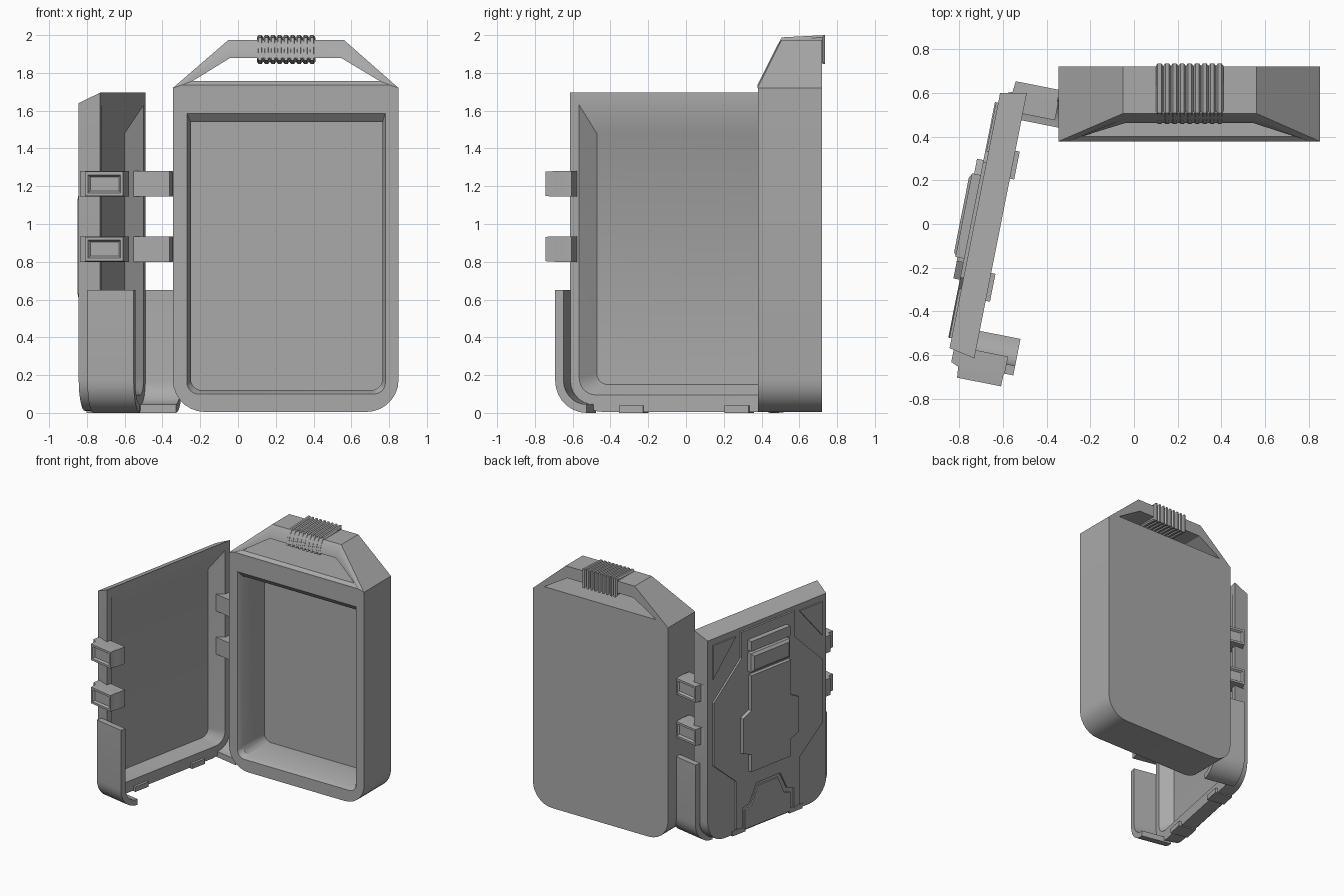
import bpy, bmesh, math
from mathutils import Vector

if "Cube" in bpy.data.objects:
    bpy.data.objects.remove(bpy.data.objects["Cube"], do_unlink=True)

GREY = (0.4, 0.4, 0.4, 1)
mat = bpy.data.materials.new("plain grey")
mat.use_nodes = True
mat.diffuse_color = GREY
mat.node_tree.nodes["Principled BSDF"].inputs["Base Color"].default_value = GREY


def loft(name, rings, ring_closed=False):
    """Skin equal-length rings of points; cap the ends or join them up."""
    bm = bmesh.new()
    rows = [[bm.verts.new(p) for p in ring] for ring in rings]
    pairs = list(zip(rows, rows[1:]))
    if ring_closed:
        pairs.append((rows[-1], rows[0]))
    else:
        bm.faces.new(rows[0])
        bm.faces.new(rows[-1])
    for a, b in pairs:
        for i in range(len(a)):
            j = (i + 1) % len(a)
            bm.faces.new((a[i], a[j], b[j], b[i]))
    bmesh.ops.recalc_face_normals(bm, faces=bm.faces)
    mesh = bpy.data.meshes.new(name)
    bm.to_mesh(mesh)
    bm.free()
    mesh.materials.append(mat)
    ob = bpy.data.objects.new(name, mesh)
    bpy.context.collection.objects.link(ob)
    bpy.ops.object.select_all(action='DESELECT')
    ob.select_set(True)
    bpy.context.view_layer.objects.active = ob
    bpy.ops.object.shade_smooth_by_angle(angle=math.radians(30))
    return ob


def arc(cx, cz, r, start, end, n=7):
    return [(cx + r * math.cos(math.radians(start + (end - start) * i / n)),
             cz + r * math.sin(math.radians(start + (end - start) * i / n)))
            for i in range(n + 1)]


def outline(x0, x1, z0, z1, r):
    """Rectangle whose two lower corners are rounded."""
    return ([(x1, z1), (x0, z1)] + arc(x0 + r, z0 + r, r, 180, 270)
            + arc(x1 - r, z0 + r, r, 270, 360))


def rect(a0, a1, b0, b1):
    return [(a0, b0), (a1, b0), (a1, b1), (a0, b1)]


# Case body: an open tray facing the front
def at_y(pts, y):
    return [(x, y, z) for x, z in pts]


shell = outline(-0.345, 0.85, 0.005, 1.72, 0.17)
loft("case_body", [
    at_y(shell, 0.72), at_y(shell, 0.38),
    at_y(outline(-0.27, 0.78, 0.10, 1.585, 0.06), 0.38),
    at_y(outline(-0.25, 0.765, 0.12, 1.54, 0.06), 0.42),
    at_y(outline(-0.25, 0.765, 0.12, 1.54, 0.06), 0.69)])


# Carry handle: trapezoid frame with a leaning front and a hole right through
def lean(pts, push=0.0):
    return [(x, 0.378 + push + (z - 1.72) * 0.5, z) for x, z in pts]


def trapezoid(x0, x1, x2, x3, z0, z1):
    return [(x0, z0), (x3, z0), (x2, z1), (x1, z1)]


frame = trapezoid(-0.345, -0.05, 0.56, 0.85, 1.72, 1.975)
band = trapezoid(-0.30, -0.04, 0.55, 0.805, 1.735, 1.945)
hole = trapezoid(-0.24, -0.04, 0.545, 0.75, 1.757, 1.88)
loft("carry_handle", [at_y(frame, 0.72), lean(frame), lean(band, -0.008),
                      lean(hole, 0.004), at_y(hole, 0.72)], ring_closed=True)

# Ribbed grip around the handle bar
section = [(0.458, 1.865), (0.475, 1.93), (0.507, 1.988), (0.735, 2.0),
           (0.735, 1.847), (0.70, 1.855)]
cy, cz = 0.61, 1.93
RIBS, X0, X1 = 9, 0.10, 0.41
step = (X1 - X0) / RIBS
rings = []
for i in range(RIBS):
    for part, inset in ((0.0, 0.012), (0.25, 0), (0.72, 0), (0.98, 0.012)):
        rings.append([(X0 + (i + part) * step,
                       y - math.copysign(inset, y - cy),
                       z - math.copysign(inset, z - cz)) for y, z in section])
loft("handle_grip", rings)

# Door frame of reference: u runs from hinge to free end, n points inside
ANGLE = math.radians(11.2)
ORIGIN = Vector((-0.49, 0.60, 0))
U = Vector((-math.sin(ANGLE), -math.cos(ANGLE), 0))
N = Vector((math.cos(ANGLE), -math.sin(ANGLE), 0))
WIDTH = 1.238


def door(pts, n):
    return [ORIGIN + U * u + N * n + Vector((0, 0, z)) for u, z in pts]


def plate(name, pts, n0, n1):
    return loft(name, [door(pts, n0), door(pts, n1)])


def mirrored(pts, shift=0.0):
    return [(WIDTH - u + shift, z) for u, z in pts]


# Open door: tapered tray with sloping inner walls
loft("door_shell", [
    door(outline(0.024, 1.214, 0.01, 1.64, 0.17), -0.12),
    door(outline(0, WIDTH, 0.005, 1.695, 0.18), 0),
    door(outline(0.05, 1.188, 0.095, 1.63, 0.09), 0),
    door(outline(0.14, 1.11, 0.15, 1.48, 0.06), -0.085)])

# Raised armour on the outside of the door
half = [(0.36, 0.04), (0.30, 0.05), (0.30, 0.43), (0.07, 0.63),
        (0.07, 1.13), (0.35, 1.40), (0.35, 1.61)]
notch = [(0.36, 0.20), (0.43, 0.22), (0.50, 0.36)]
left_side = notch[::-1] + half
plate("door_armour", left_side + mirrored(left_side)[::-1], -0.115, -0.135)
low = [(0.39, 0.02), (0.39, 0.17), (0.455, 0.19), (0.52, 0.33)]
plate("lower_armour", low + mirrored(low)[::-1], -0.115, -0.13)
corner = [(0.07, 1.32), (0.07, 1.59), (0.30, 1.59)]
plate("hinge_corner_panel", corner, -0.115, -0.13)
plate("free_corner_panel", mirrored(corner), -0.115, -0.13)

# Centre shield with side wings, and the block above it
wing = [(0.42, 0.48), (0.42, 0.62), (0.34, 0.65), (0.34, 0.93), (0.42, 0.97),
        (0.42, 1.25)]
plate("centre_shield", wing + mirrored(wing)[::-1], -0.12, -0.165)
loft("upper_block", [door(rect(0.41, 0.80, 1.28, 1.43), -0.12),
                     door(rect(0.41, 0.80, 1.28, 1.43), -0.17),
                     door(rect(0.43, 0.78, 1.30, 1.41), -0.185)])
plate("upper_bar", rect(0.41, 0.80, 1.45, 1.53), -0.12, -0.175)

# Small feet under the door
for name, a in (("hinge_foot", 0.27), ("free_foot", 0.84)):
    plate(name, rect(a, a + 0.13, 0, 0.04), -0.125, 0.02)

# Lower corner covers that wrap the rounded corners at both ends
cover = ([(1.28, 0.65)] + arc(1.11, 0.17, 0.17, 0, -90)
         + arc(1.11, 0.17, 0.125, -90, 0) + [(1.235, 0.65)])
plate("free_corner_cover", cover, -0.06, 0.19)
plate("hinge_corner_cover", mirrored(cover), -0.06, 0.19)


# Clasps on the free end and matching hinges, each with a recessed front
def clasp(name, z0, z1, flip):
    def ring(u, n0, n1, trim):
        if flip:
            u = WIDTH - u + 0.06
        return [ORIGIN + U * u + N * n + Vector((0, 0, z))
                for n, z in rect(n0, n1, z0 + trim, z1 - trim)]
    loft(name, [ring(1.20, -0.10, 0.15, 0), ring(1.275, -0.10, 0.15, 0),
                ring(1.29, -0.065, 0.145, 0), ring(1.34, -0.06, 0.145, 0.003),
                ring(1.34, -0.045, 0.13, 0.02), ring(1.325, -0.035, 0.12, 0.03)])


for level, z0, z1 in (("lower", 0.80, 0.935), ("upper", 1.145, 1.28)):
    clasp(level + "_clasp", z0, z1, False)
    clasp(level + "_hinge", z0, z1, True)
